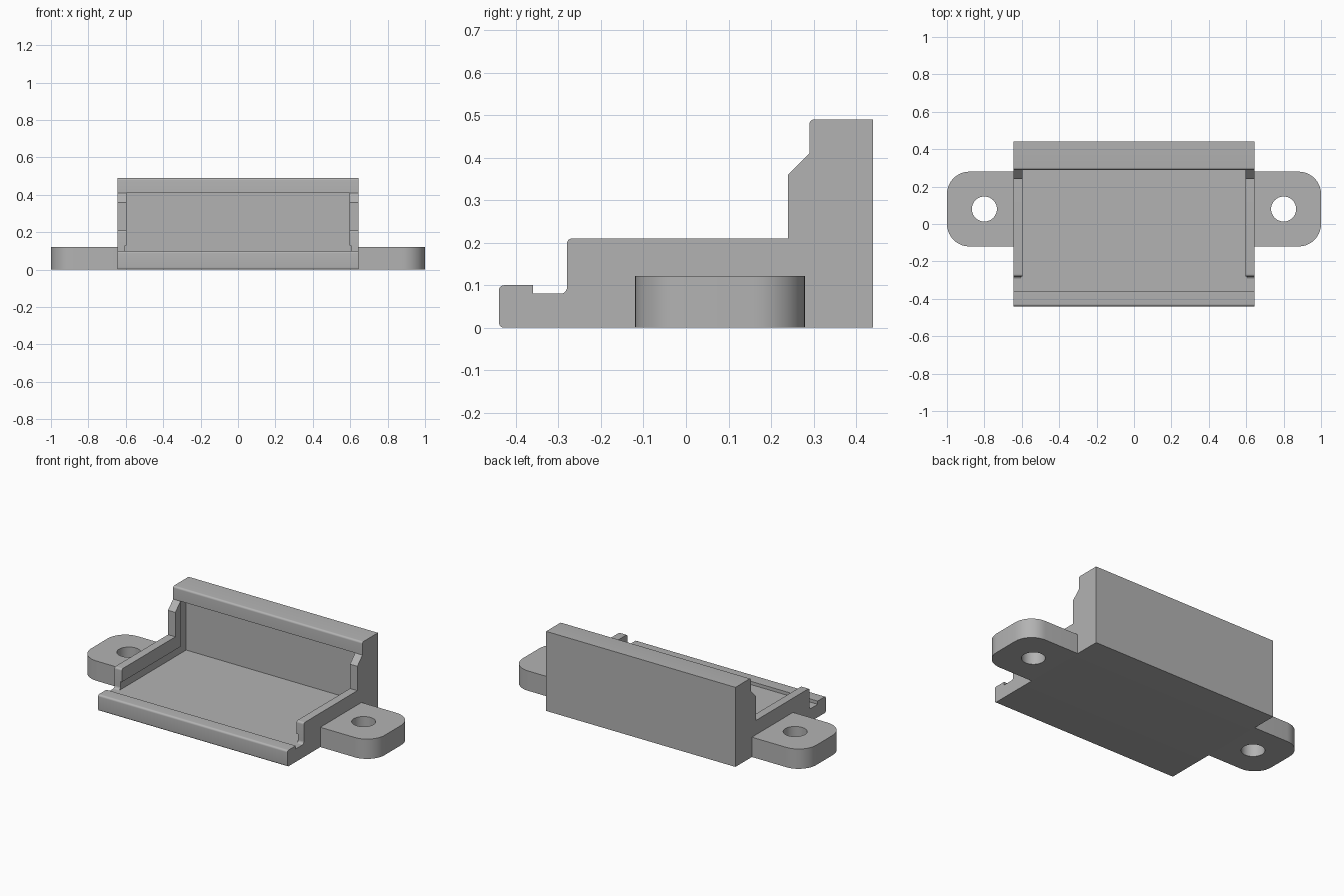
import bpy, bmesh, math
from mathutils import Vector

cube = bpy.data.objects.get("Cube")
if cube:
    bpy.data.objects.remove(cube, do_unlink=True)

grey = bpy.data.materials.new("plain grey")
grey.use_nodes = True
colour = (0.45, 0.45, 0.45, 1)
grey.diffuse_color = colour
grey.node_tree.nodes["Principled BSDF"].inputs["Base Color"].default_value = colour


def rounded(points, steps=6):
    """Outline from (u, v) or (u, v, radius) corners, with the radius rounded."""
    out = []
    n = len(points)
    for i, p in enumerate(points):
        here = Vector(p[:2])
        if len(p) == 2:
            out.append(here)
            continue
        before = (Vector(points[i - 1][:2]) - here).normalized()
        after = (Vector(points[(i + 1) % n][:2]) - here).normalized()
        centre = here + (before + after) * p[2]  # right-angled corners
        for k in range(steps + 1):
            a = math.pi / 2 * k / steps
            out.append(centre - after * p[2] * math.cos(a) - before * p[2] * math.sin(a))
    return out


def prism(name, loops, place, low, high):
    """Extrude outlines (first outer, rest holes) from low to high."""
    bm = bmesh.new()
    edges = []
    for loop in loops:
        verts = [bm.verts.new(place(p.x, p.y, low)) for p in loop]
        edges += [bm.edges.new((v, verts[(i + 1) % len(verts)]))
                  for i, v in enumerate(verts)]
    if len(loops) == 1:
        bm.faces.new(verts)
    else:
        bmesh.ops.triangle_fill(bm, edges=edges, use_beauty=True)
    base = bm.faces[:]
    ext = bmesh.ops.extrude_face_region(bm, geom=base, use_keep_orig=True)
    shift = Vector(place(0, 0, high)) - Vector(place(0, 0, low))
    bmesh.ops.translate(bm, vec=shift,
                        verts=[g for g in ext["geom"] if isinstance(g, bmesh.types.BMVert)])
    bmesh.ops.recalc_face_normals(bm, faces=bm.faces[:])
    mesh = bpy.data.meshes.new(name)
    bm.to_mesh(mesh)
    bm.free()
    mesh.materials.append(grey)
    obj = bpy.data.objects.new(name, mesh)
    bpy.context.collection.objects.link(obj)
    bpy.ops.object.select_all(action="DESELECT")
    obj.select_set(True)
    bpy.context.view_layer.objects.active = obj
    bpy.ops.object.shade_smooth_by_angle(angle=math.radians(30))
    return obj


def side_plane(u, v, w):
    return (w, u, v)


def top_plane(u, v, w):
    return (u, v, w)


W = 0.645   # half width of the tray
FLOOR = 0.08

# Floor, front lip and back wall with its overhanging top rail
tray = rounded([(-0.44, 0, 0.012), (-0.44, 0.1, 0.012), (-0.36, 0.1), (-0.36, FLOOR),
                (0.36, FLOOR), (0.36, 0.41), (0.29, 0.41), (0.29, 0.49, 0.012),
                (0.44, 0.49), (0.44, 0)])
prism("tray_and_back_wall", [tray], side_plane, -W, W)

# Side walls, their inner retaining lips, and small fillets at their feet
wall = rounded([(-0.28, FLOOR), (-0.28, 0.21, 0.012), (0.24, 0.21), (0.24, 0.36),
                (0.29, 0.41), (0.36, 0.41), (0.36, FLOOR)])
lip = rounded([(-0.28, 0.13), (-0.28, 0.21, 0.012), (0.24, 0.21), (0.24, 0.36),
               (0.29, 0.41), (0.29, 0.13)])
r = 0.015
fillet = [Vector((-0.28, FLOOR))] + [
    Vector((-0.28 - r + r * math.sin(a), FLOOR + r - r * math.cos(a)))
    for a in (math.pi / 2 * k / 5 for k in range(6))]

# Mounting ears with screw holes
hole = [Vector((0.8 + 0.067 * math.cos(t), 0.08 + 0.067 * math.sin(t)))
        for t in (math.tau * k / 40 for k in range(40))]
ear = rounded([(W, -0.12), (1, -0.12, 0.12), (1, 0.28, 0.12), (W, 0.28)], 10)

for side, s in (("left", 1), ("right", -1)):
    prism(side + "_side_wall", [wall], side_plane, s * 0.605, s * W)
    prism(side + "_retaining_lip", [lip], side_plane, s * 0.595, s * 0.605)
    prism(side + "_wall_fillet", [fillet], side_plane, s * 0.605, s * W)
    loops = [[Vector((s * p.x, p.y)) for p in loop] for loop in (ear, hole)]
    prism(side + "_mounting_ear", loops, top_plane, 0, 0.122)
